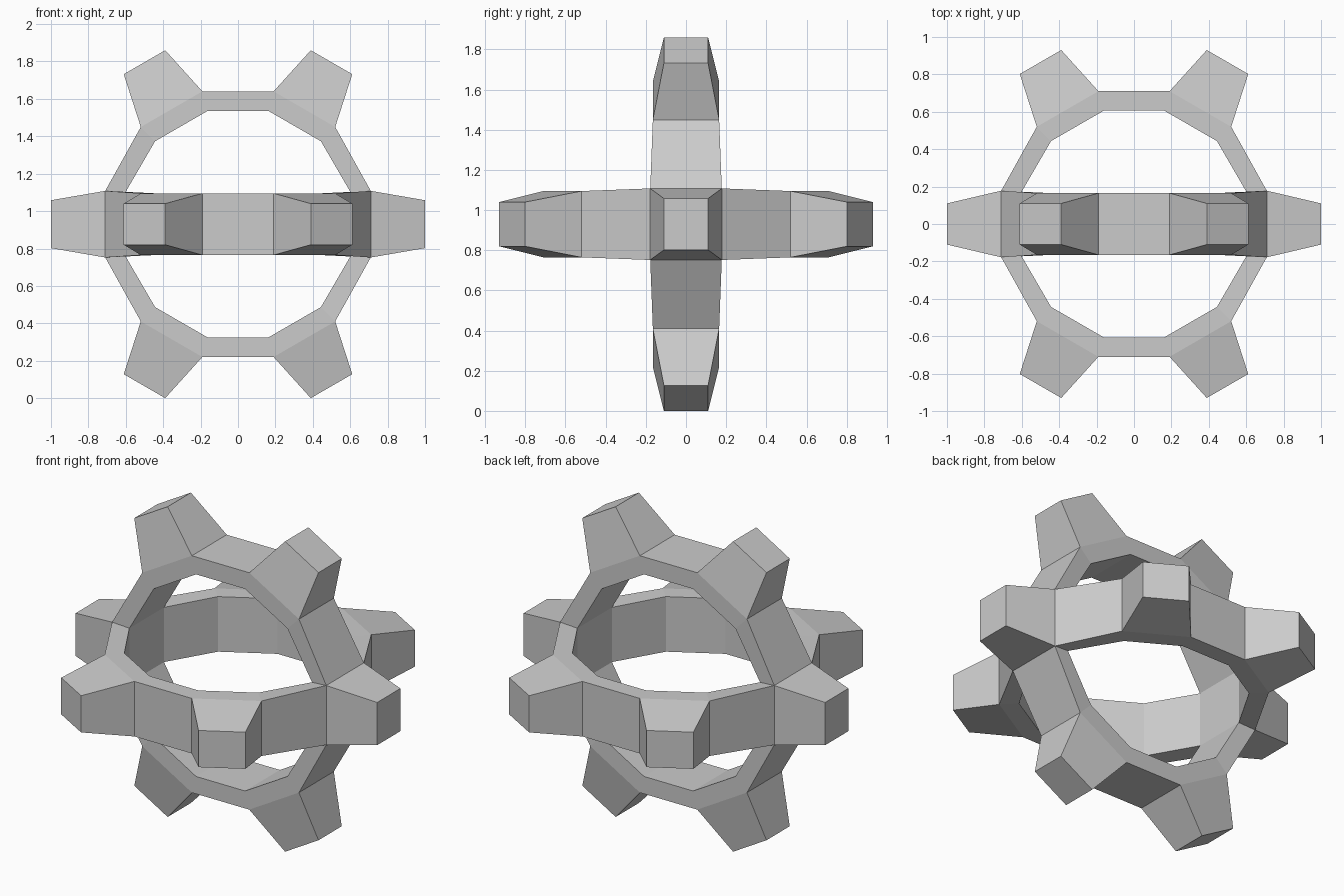
import bpy, bmesh
from math import sin, cos, radians
from mathutils import Vector

if "Cube" in bpy.data.objects:
    bpy.data.objects.remove(bpy.data.objects["Cube"])

CENTRE = Vector((0, 0, 0.93))
R_OUT, R_IN, R_TIP = 0.735, 0.627, 1.0
HALF = 0.165                      # half width of the bands
TIP_T, TIP_A = 0.128, 0.11        # half sizes of a tooth tip
JOINT_OUT, JOINT_IN = 0.178, 0.164  # half sizes where the rings merge

bm = bmesh.new()


def place(u, v, w, upright):
    """Ring-plane coordinates (u, v) and axial offset w to world space."""
    return CENTRE + (Vector((u, w, v)) if upright else Vector((u, v, w)))


def corner(k, outer, side, upright):
    """Corner k of the twelve-sided band; those on the x axis are shared."""
    a = radians(30 * k - 15)
    r = R_OUT if outer else R_IN
    u, v, w = r * cos(a), r * sin(a), HALF * side
    if k % 6 in (0, 1):
        j = JOINT_OUT if outer else JOINT_IN
        v, w = (j if v > 0 else -j), j * side
    return place(u, v, w, upright)


def tip(k, t, side, upright):
    a = radians(30 * k)
    u = R_TIP * cos(a) - t * TIP_T * sin(a)
    v = R_TIP * sin(a) + t * TIP_T * cos(a)
    return place(u, v, side * TIP_A, upright)


def face(points):
    bm.faces.new([bm.verts.new(p) for p in points])


def ring(upright):
    for k in range(12):
        joint = k % 6 == 0
        if joint and not upright:
            continue              # the upright ring supplies the shared joint
        oa, ob, oc, od = [corner(k + d, True, s, upright)
                          for d, s in ((0, -1), (1, -1), (1, 1), (0, 1))]
        ia, ib, ic, id_ = [corner(k + d, False, s, upright)
                           for d, s in ((0, -1), (1, -1), (1, 1), (0, 1))]
        face((ia, ib, ic, id_))
        if not joint:             # band sides, open where the rings cross
            face((oa, ob, ib, ia))
            face((od, oc, ic, id_))
        if k % 2:
            face((oa, ob, oc, od))
        else:                     # tapered tooth
            base = (oa, ob, oc, od)
            top = [tip(k, t, s, upright)
                   for t, s in ((-1, -1), (1, -1), (1, 1), (-1, 1))]
            face(top)
            for i in range(4):
                j = (i + 1) % 4
                face((base[i], base[j], top[j], top[i]))


# Two crossed toothed rings welded at the x axis
ring(True)
ring(False)
bmesh.ops.remove_doubles(bm, verts=bm.verts, dist=0.0005)
bmesh.ops.recalc_face_normals(bm, faces=bm.faces)

mesh = bpy.data.meshes.new("crossed_toothed_rings")
bm.to_mesh(mesh)
bm.free()
bpy.context.collection.objects.link(
    bpy.data.objects.new("crossed_toothed_rings", mesh))
